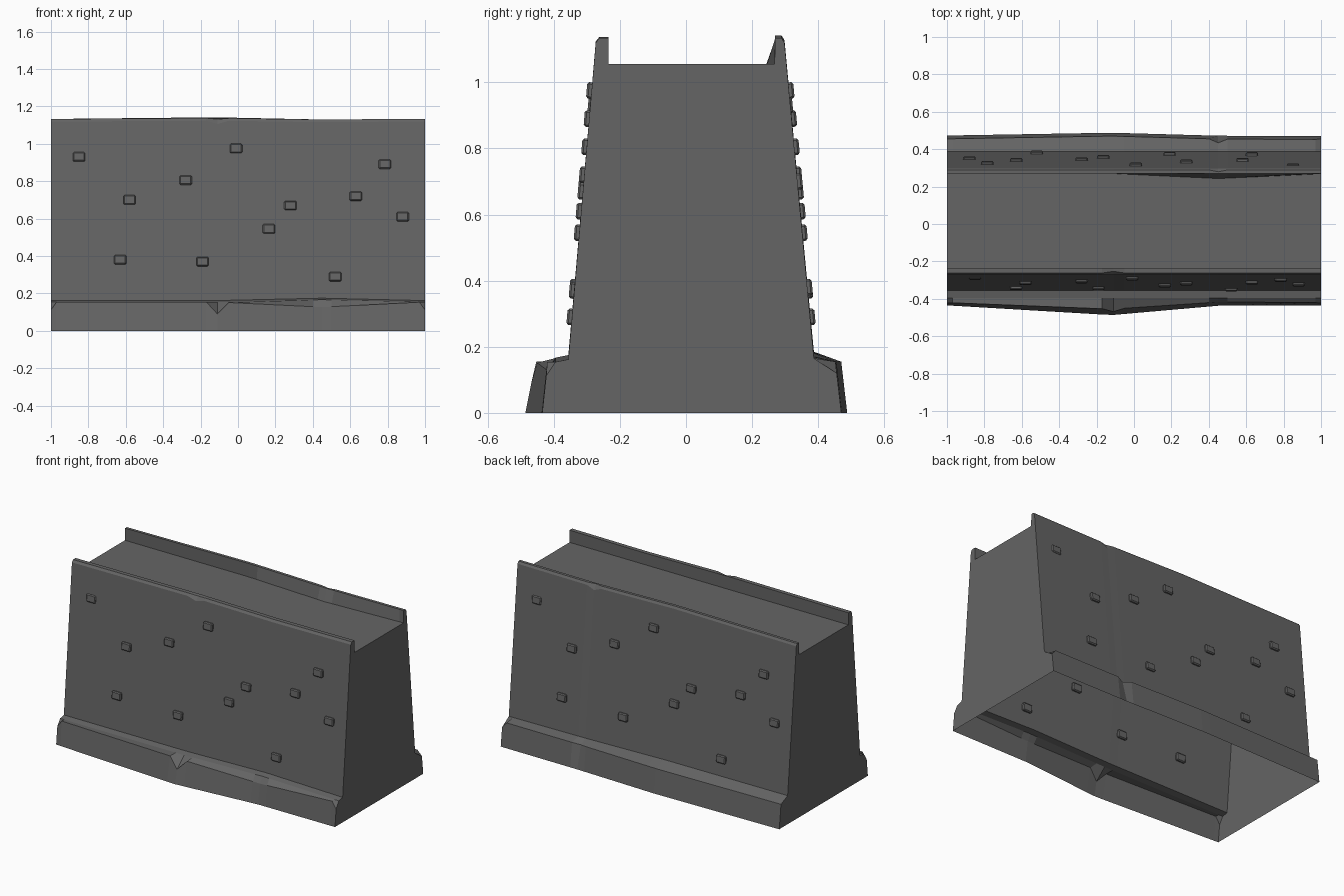
import bpy, bmesh, math
from mathutils import Matrix

if "Cube" in bpy.data.objects:
    bpy.data.objects.remove(bpy.data.objects["Cube"], do_unlink=True)

stone = bpy.data.materials.new("dark grey stone")
stone.use_nodes = True
grey = (0.13, 0.13, 0.13, 1)
stone.diffuse_color = grey
stone.node_tree.nodes["Principled BSDF"].inputs["Base Color"].default_value = grey


def add_object(name, bm):
    mesh = bpy.data.meshes.new(name)
    bm.to_mesh(mesh)
    bm.free()
    mesh.materials.append(stone)
    ob = bpy.data.objects.new(name, mesh)
    bpy.context.collection.objects.link(ob)
    return ob


def along(x, *values):
    """Value at x, interpolated between the ends and the two bends."""
    keys = (-1, -0.12, 0.45, 1)
    for i in range(3):
        if x <= keys[i + 1]:
            t = (x - keys[i]) / (keys[i + 1] - keys[i])
            return values[i] + t * (values[i + 1] - values[i])


def section(x):
    """Cross-section (y, z) of the wall, from front foot over to back foot."""
    end = abs(x) == 1
    # front foot with chipped corners and a central notch
    toe = along(x, -0.435, -0.487, -0.437, -0.435)
    lip = (toe + along(x, 0.015, 0.032, 0.02, 0.015), along(x, 0.155, 0.155, 0.127, 0.155))
    root = (-0.356, along(x, 0.162, 0.162, 0.175, 0.162))
    if end:
        lip = (toe + 0.012, 0.112)
    if x == -0.11:
        lip = (toe + 0.018, 0.09)
    mid = (-0.395, root[1] - 0.008)
    # front parapet with a chip in its outer edge
    rim = along(x, 1.133, 1.138, 1.13, 1.134)
    chip = 0.018 if x == -0.11 else 0
    front = [(toe, 0), lip, mid, root, (-0.273, rim - 0.014 - chip),
             (-0.262 + chip / 2, rim - chip / 3), (-0.235, rim), (-0.235, 1.055)]
    # back parapet, swelling inwards at its base, and back foot
    rim = along(x, 1.133, 1.142, 1.13, 1.134)
    heel = along(x, 0.473, 0.488, 0.472, 0.47)
    chip = 0.02 if x == 0.45 else 0
    lip = (heel - 0.018 - chip, 0.155 - chip / 2)
    if x == 1:
        lip = (heel - 0.014, 0.12)
    back = [(along(x, 0.27, 0.27, 0.243, 0.268), 1.055), (0.27, rim),
            (0.289 - chip / 2, rim), (0.298, rim - 0.014 - chip),
            (0.387, along(x, 0.185, 0.182, 0.17, 0.165)), lip, (heel, 0)]
    return [(x, y, z) for y, z in front + back]


# wall shell, open underneath
bm = bmesh.new()
stations = (-1, -0.97, -0.17, -0.11, -0.05, 0.4, 0.45, 0.5, 0.97, 1)
rows = [[bm.verts.new(p) for p in section(x)] for x in stations]
for a, b in zip(rows, rows[1:]):
    for i in range(len(a) - 1):
        bm.faces.new((a[i], b[i], b[i + 1], a[i + 1]))
bm.faces.new(rows[0])
bm.faces.new(rows[-1][::-1])
bmesh.ops.recalc_face_normals(bm, faces=bm.faces)
# make sure the open shell faces outwards
bm.faces.ensure_lookup_table()
if bm.faces[-1].normal.x < 0:
    bmesh.ops.reverse_faces(bm, faces=bm.faces)
add_object("wall", bm)

# small bevelled blocks scattered over both faces
spots = [(-0.85, 0.93), (-0.58, 0.70), (-0.63, 0.38), (-0.28, 0.805),
         (-0.19, 0.37), (-0.01, 0.975), (0.165, 0.545), (0.28, 0.67),
         (0.52, 0.29), (0.63, 0.72), (0.785, 0.89), (0.88, 0.61)]


def add_blocks(name, side, y_low, y_high):
    bm = bmesh.new()
    tilt = math.atan2(y_high - y_low, 0.955)
    for x, z in spots:
        y = y_low + (y_high - y_low) * (z - 0.165) / 0.955
        sunk = 0.008 if x == -0.85 else 0
        place = (Matrix.Translation((-side * x, y - side * sunk, z))
                 @ Matrix.Rotation(-tilt, 4, 'X')
                 @ Matrix.Diagonal((0.066, 0.03, 0.05, 1)))
        bmesh.ops.create_cube(bm, size=1, matrix=place)
    bmesh.ops.bevel(bm, geom=bm.edges[:], offset=0.006, segments=1,
                    affect='EDGES', profile=0.5)
    add_object(name, bm)


add_blocks("front_blocks", -1, -0.356, -0.273)
add_blocks("back_blocks", 1, 0.387, 0.298)
